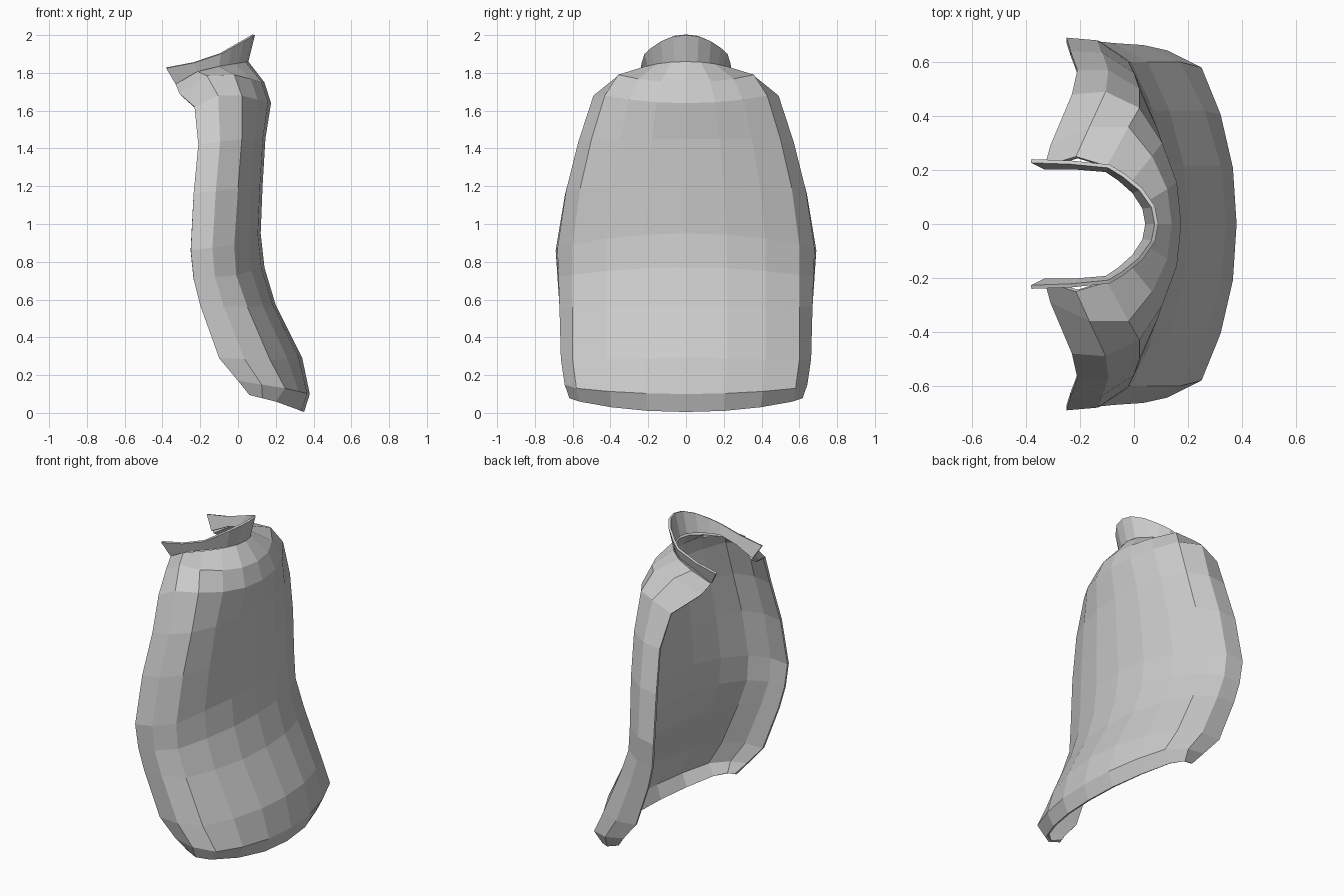
import bpy
from mathutils import Vector

if "Cube" in bpy.data.objects:
    bpy.data.objects.remove(bpy.data.objects["Cube"])

# Each row: back centre (x, z), back corner (x, y, z), front edge (x, y, z), upward bulge
CAPE = [
    (.055, 1.86, -.10, .215, 1.835, -.33, .215, 1.74, .02),
    (.14, 1.75, -.02, .36, 1.79, -.31, .29, 1.69, .045),
    (.175, 1.64, .02, .43, 1.68, -.23, .48, 1.62, .03),
    (.145, 1.45, .02, .50, 1.45, -.21, .57, 1.42, 0),
    (.13, 1.20, .00, .56, 1.19, -.235, .64, 1.16, 0),
    (.12, .95, -.02, .60, .89, -.25, .69, .86, 0),
    (.14, .77, -.01, .60, .73, -.235, .68, .71, 0),
    (.20, .57, .05, .60, .56, -.20, .67, .57, 0),
    (.34, .29, .17, .60, .28, -.10, .655, .29, 0),
    (.38, .10, .25, .58, .13, .00, .635, .17, 0),
    (.35, .005, .20, .565, .06, .06, .60, .095, 0),
]
COLLAR = [
    (.09, 2.0, -.09, .22, 1.90, -.38, .24, 1.825, -.01),
    (.055, 1.86, -.10, .205, 1.835, -.33, .215, 1.74, .01),
]


def row_points(row, steps, side):
    """Sweep from the back centre round the corner to the front edge."""
    xc, zc, xk, yk, zk, xe, ye, ze, up = row
    pts = []
    for f in steps:
        g = f ** 2.2
        pts.append(Vector((xc + (xk - xc) * g, yk * f, zc + (zk - zc) * g)))
    corner, edge = Vector((xk, yk, zk)), Vector((xe, ye, ze))
    pts.append((corner + edge) / 2 + Vector((0, side, up)))
    pts.append(edge)
    return pts


def half_sheet(name, rows, steps, side, thickness):
    """Grid the rows into one half, mirror it across y and give it thickness."""
    grid = [row_points(r, steps, side) for r in rows]
    n = len(grid[0])
    faces = []
    for r in range(len(grid) - 1):
        for c in range(n - 1):
            a, b = r * n + c, (r + 1) * n + c
            faces.append((b, b + 1, a + 1, a))
    mesh = bpy.data.meshes.new(name)
    mesh.from_pydata([p for row in grid for p in row], [], faces)
    obj = bpy.data.objects.new(name, mesh)
    bpy.context.collection.objects.link(obj)
    mirror = obj.modifiers.new("mirror", 'MIRROR')
    mirror.use_axis = (False, True, False)
    solid = obj.modifiers.new("thickness", 'SOLIDIFY')
    solid.thickness = thickness
    solid.offset = -1
    return obj


# Draped cloth, then the flared collar open at the front
half_sheet("cape", CAPE, (0, .36, .7, 1), .035, .016)
half_sheet("collar", COLLAR, (0, .3, .6, .84, 1), .005, .014)
